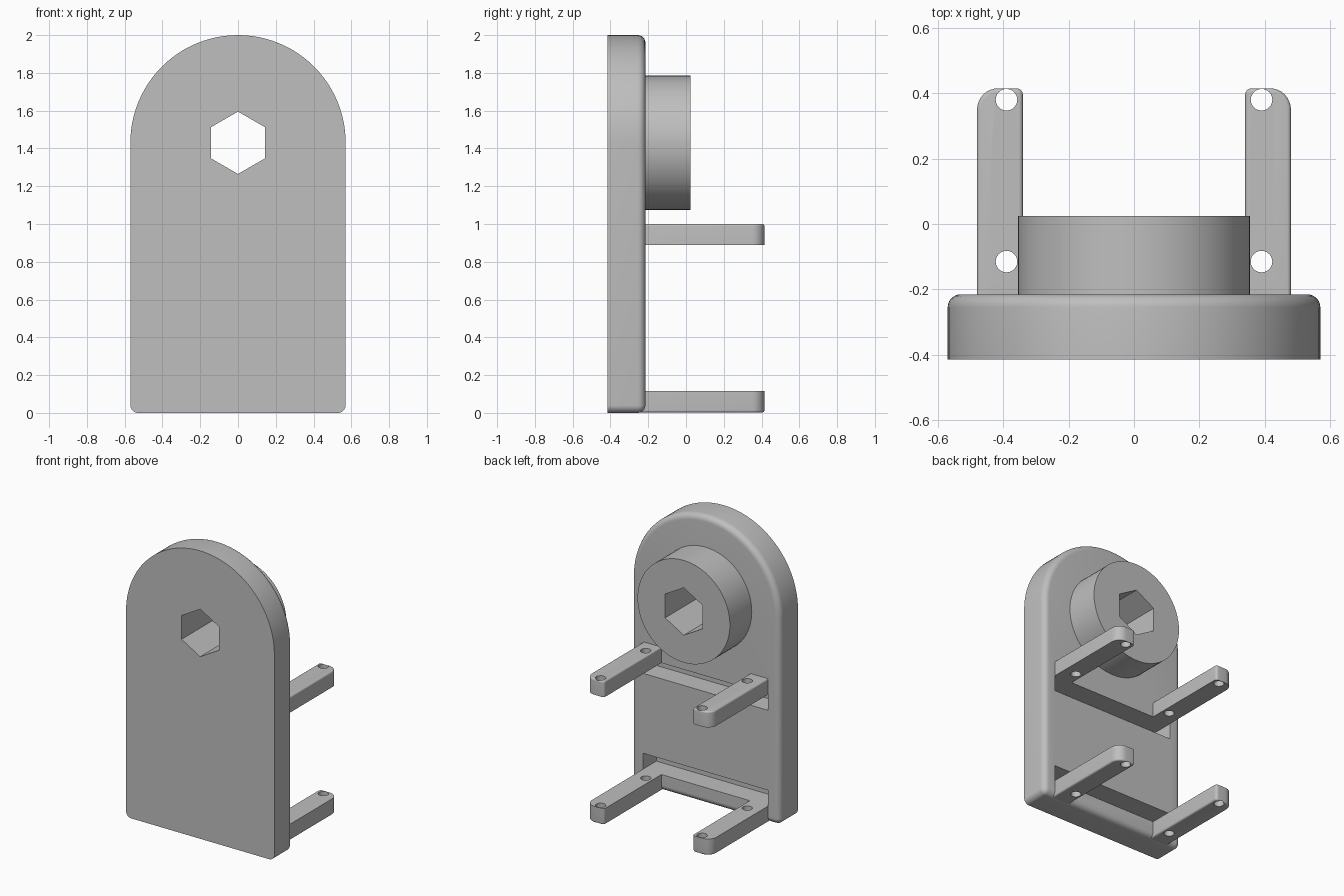
import bpy, bmesh
from math import sin, cos, pi, radians

if "Cube" in bpy.data.objects:
    bpy.data.objects.remove(bpy.data.objects["Cube"], do_unlink=True)

grey = bpy.data.materials.new("plain grey")
grey.use_nodes = True
grey.diffuse_color = (0.52, 0.52, 0.52, 1)
grey.node_tree.nodes["Principled BSDF"].inputs["Base Color"].default_value = grey.diffuse_color


def rounded(x0, x1, y0, y1, radii, inset=0.0, steps=8):
    """Rectangle outline with its own radius per corner, counter-clockwise from x0, y0."""
    points = []
    corners = [(x0, y0, 1, 1), (x1, y0, -1, 1), (x1, y1, -1, -1), (x0, y1, 1, -1)]
    for i, ((x, y, sx, sy), r) in enumerate(zip(corners, radii)):
        cx, cy = x + sx * r, y + sy * r
        n = steps * 3 if r > 0.3 else steps
        for k in range(n + 1):
            a = pi + pi / 2 * (i + k / n)
            points.append((cx + (r - inset) * cos(a), cy + (r - inset) * sin(a)))
    return points


def ngon(r, n, cx=0, cy=0):
    return [(cx + r * cos(pi / 2 + 2 * pi * k / n), cy + r * sin(pi / 2 + 2 * pi * k / n))
            for k in range(n)]


def loft(name, layers, along_y=False):
    """Solid through stacked outlines, given as (outline, height)."""
    bm = bmesh.new()
    rings = []
    for outline, h in layers:
        rings.append([bm.verts.new((u, h, v) if along_y else (u, v, h)) for u, v in outline])
    for a, b in zip(rings, rings[1:]):
        for i in range(len(a)):
            j = (i + 1) % len(a)
            bm.faces.new((a[i], a[j], b[j], b[i]))
    bm.faces.new(rings[0])
    bm.faces.new(rings[-1])
    bmesh.ops.remove_doubles(bm, verts=bm.verts, dist=1e-5)
    bmesh.ops.recalc_face_normals(bm, faces=bm.faces)
    mesh = bpy.data.meshes.new(name)
    bm.to_mesh(mesh)
    bm.free()
    ob = bpy.data.objects.new(name, mesh)
    bpy.context.collection.objects.link(ob)
    return ob


def cut(ob, cutters):
    bpy.context.view_layer.objects.active = ob
    for c in cutters:
        mod = ob.modifiers.new("cut", "BOOLEAN")
        mod.operation, mod.solver, mod.object = "DIFFERENCE", "EXACT", c
        bpy.ops.object.modifier_apply(modifier=mod.name)


def finish(ob):
    ob.data.materials.clear()
    ob.data.materials.append(grey)
    bpy.ops.object.select_all(action="DESELECT")
    ob.select_set(True)
    bpy.context.view_layer.objects.active = ob
    bpy.ops.object.shade_smooth_by_angle(angle=radians(30))


FRONT, BACK, HALF, HUB_Z = -0.415, -0.215, 0.57, 1.43
fillet = [pi / 2 * k / 6 for k in range(7)]


def eased(outline, start, end, r):
    """Layers from start to end, with a rounded edge at the end."""
    s = 1 if end > start else -1
    return [(outline(0), start)] + [
        (outline(r * (1 - cos(a))), end - s * r * (1 - sin(a))) for a in fillet]


# Arched plate with a rounded rear edge
plate = loft("back_plate", eased(
    lambda i: rounded(-HALF, HALF, 0, 2, (0.041, 0.041, HALF, HALF), i),
    FRONT, BACK, 0.04), True)

# Round hub on the rear
hub = loft("hub", [(ngon(0.355, 64, 0, HUB_Z), BACK - 0.02), (ngon(0.355, 64, 0, HUB_Z), 0.025)], True)

# Hexagonal socket through hub and plate, slots beside each arm pair
socket = loft("socket_cutter", [(ngon(0.165, 6, 0, HUB_Z), y) for y in (-0.6, 0.3)], True)
slots = []
for z in (0.115, 0.78):
    box = [(-0.48, z), (0.48, z), (0.48, z + 0.11), (-0.48, z + 0.11)]
    slots.append(loft("slot_cutter", [(box, BACK - 0.145), (box, 0)], True))
cut(plate, [socket] + slots)
cut(hub, [socket])

# Four arms with screw holes, outer edges rounded
holes = {s: [loft("hole_cutter", [(ngon(0.033, 24, s * 0.39, y), z) for z in (-0.2, 1.3)])
             for y in (-0.115, 0.38)] for s in (-1, 1)}
arms = []
for side, s in (("left", 1), ("right", -1)):
    for level, start, end in (("upper", 0.89, 1.0), ("lower", 0.115, 0.002)):
        def outline(i):
            pts = rounded(0.34, 0.48, -0.28, 0.415, (0.016, 0.016, 0.065, 0.02), i)
            return [(s * x, y) for x, y in pts]
        arm = loft(f"{level}_{side}_arm", eased(outline, start, end, 0.012))
        cut(arm, holes[s])
        arms.append(arm)

for cutter in [socket] + slots + holes[1] + holes[-1]:
    bpy.data.objects.remove(cutter, do_unlink=True)
for ob in [plate, hub] + arms:
    finish(ob)
